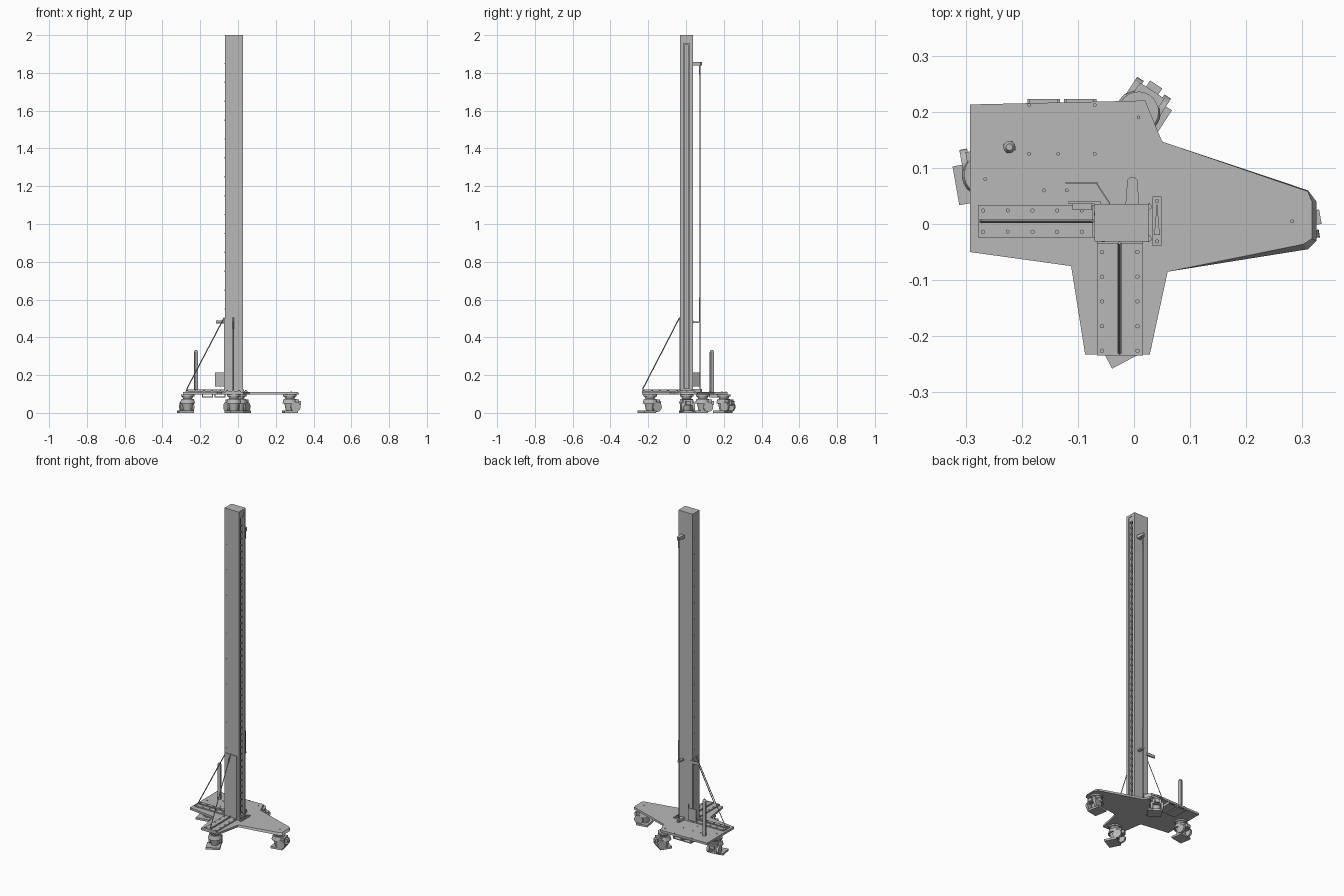
import bpy, bmesh
from math import radians, pi
from mathutils import Vector, Matrix

cube = bpy.data.objects.get("Cube")
if cube:
    bpy.data.objects.remove(cube, do_unlink=True)

grey = bpy.data.materials.new("light grey metal")
grey.use_nodes = True
COLOUR = (0.48, 0.48, 0.48, 1)
grey.diffuse_color = COLOUR
grey.node_tree.nodes["Principled BSDF"].inputs["Base Color"].default_value = COLOUR


def finish(name, bm, smooth=False):
    bmesh.ops.recalc_face_normals(bm, faces=bm.faces)
    mesh = bpy.data.meshes.new(name)
    bm.to_mesh(mesh)
    bm.free()
    mesh.materials.append(grey)
    ob = bpy.data.objects.new(name, mesh)
    bpy.context.collection.objects.link(ob)
    if smooth:
        bpy.ops.object.select_all(action='DESELECT')
        ob.select_set(True)
        bpy.context.view_layer.objects.active = ob
        bpy.ops.object.shade_smooth_by_angle(angle=radians(35))
    return ob


def box(name, x, y, z, turn=0):
    """Box from (min, max) ranges, turned about its own vertical axis."""
    bm = bmesh.new()
    size = (x[1] - x[0], y[1] - y[0], z[1] - z[0], 1)
    mid = Vector((sum(x) / 2, sum(y) / 2, sum(z) / 2))
    m = Matrix.Translation(mid) @ Matrix.Rotation(radians(turn), 4, 'Z') @ Matrix.Diagonal(size)
    bmesh.ops.create_cube(bm, size=1, matrix=m)
    return finish(name, bm)


def rod(name, a, b, r, r2=None, sides=16):
    a, b = Vector(a), Vector(b)
    bm = bmesh.new()
    m = Matrix.Translation((a + b) / 2) @ (b - a).to_track_quat('Z', 'Y').to_matrix().to_4x4()
    bmesh.ops.create_cone(bm, cap_ends=True, segments=sides, radius1=r,
                          radius2=r if r2 is None else r2, depth=(b - a).length, matrix=m)
    return finish(name, bm, sides > 8)


def prism(name, low, z0, z1, high=None):
    """Outline raised from z0 to z1, optionally to a different upper outline."""
    bm = bmesh.new()
    bottom = [bm.verts.new((x, y, z0)) for x, y in low]
    top = [bm.verts.new((x, y, z1)) for x, y in (high or low)]
    bm.faces.new(bottom)
    bm.faces.new(top)
    n = len(low)
    for i in range(n):
        j = (i + 1) % n
        bm.faces.new((bottom[i], bottom[j], top[j], top[i]))
    return finish(name, bm)


def bolts(name, spots, direction, r=0.004, h=0.003):
    """Row of small hexagonal bolt heads in one object."""
    bm = bmesh.new()
    d = Vector(direction)
    turn = d.to_track_quat('Z', 'Y').to_matrix().to_4x4()
    for p in spots:
        m = Matrix.Translation(Vector(p) + d * h / 2) @ turn
        bmesh.ops.create_cone(bm, cap_ends=True, segments=6, radius1=r, radius2=r, depth=h, matrix=m)
    return finish(name, bm)


# Base plate with the bevelled long arm
PT, PB = 0.11, 0.097
main = [(-0.292, 0.213), (0.02, 0.22), (0.05, 0.147)]
arm = [(0.31, 0.06), (0.325, 0.04), (0.325, -0.03), (0.31, -0.045)]
arm_top = [(0.31, 0.058), (0.317, 0.04), (0.317, -0.026), (0.302, -0.036)]
rest = [(0.06, -0.085), (0.028, -0.233), (-0.087, -0.233), (-0.112, -0.075), (-0.292, -0.05)]
prism("base_plate", main + arm + rest, PB, PT, main + arm_top + rest)

# Column: open channel toward the arm side, closed by a cap
prism("column", [(-0.07, -0.031), (0.027, -0.031), (0.027, -0.014), (0.018, -0.014),
                 (0.018, -0.022), (0.0, -0.022), (0.0, 0.026), (0.018, 0.026),
                 (0.018, 0.019), (0.027, 0.019), (0.027, 0.036), (-0.07, 0.036)], PT, 1.985)
box("column_cap", (-0.07, 0.027), (-0.031, 0.036), (1.985, 2.0))
box("channel_top_stop", (0.0, 0.024), (-0.014, 0.019), (1.955, 1.985))
box("channel_foot_stop", (0.0, 0.027), (-0.014, 0.019), (PT, 0.13))
box("rack_strip", (0.0, 0.012), (-0.008, 0.013), (0.13, 1.95))
bolts("rack_pins", [(0.012, 0.0025 + 0.004 * (-1) ** i, 0.14 + i * 0.02) for i in range(90)],
      (1, 0, 0), 0.006, 0.006)
bolts("front_column_bolts", [(-0.055, -0.031, 0.14 + i * 0.078) for i in range(23)],
      (0, -1, 0), 0.0035, 0.0015)
bolts("side_column_bolts", [(-0.07, 0.018, 0.55 + i * 0.1) for i in range(14)],
      (-1, 0, 0), 0.0035, 0.0015)

# Angle brackets with thin diagonal stays, on the front and on the side
box("front_bracket_foot", (-0.066, 0.016), (-0.234, -0.031), (PT, PT + 0.007))
box("front_bracket_back", (-0.066, 0.016), (-0.035, -0.031), (PT, 0.5))
box("front_bracket_rib", (-0.029, -0.022), (-0.23, -0.035), (PT, 0.123))
rod("front_stay", (-0.0255, -0.23, 0.125), (-0.0255, -0.034, 0.505), 0.003, sides=4)
box("side_bracket_foot", (-0.278, -0.07), (-0.024, 0.034), (PT, PT + 0.007))
box("side_bracket_back", (-0.074, -0.07), (-0.024, 0.034), (PT, 0.5))
box("side_bracket_rib", (-0.275, -0.074), (0.002, 0.008), (PT, 0.123))
rod("side_stay", (-0.272, 0.005, 0.125), (-0.073, 0.005, 0.505), 0.003, sides=4)
steps = [-0.05 - i * 0.044 for i in range(5)]
bolts("front_foot_bolts", [(x, y, PT + 0.007) for x in (-0.057, 0.006) for y in steps], (0, 0, 1))
bolts("side_foot_bolts", [(y - 0.043, x, PT + 0.007) for x in (-0.014, 0.024) for y in steps], (0, 0, 1))

# Small guide bracket at the foot of the channel
box("guide_foot", (0.033, 0.049), (-0.039, 0.049), (PT, PT + 0.006))
prism("guide_wedge", [(0.036, -0.02), (0.046, -0.02), (0.041, 0.04)], PT + 0.006, 0.122)
bolts("guide_bolts", [(0.041, y, PT + 0.006) for y in (-0.031, 0.041)], (0, 0, 1))
for y in (-0.025, 0.032):
    box("guide_roller", (0.022, 0.031), (y - 0.006, y + 0.004), (PT, 0.125), 30)

# Pull rod running up the back of the column
RX, RY = -0.003, 0.073
tongue = [(RX - 0.012, 0.036), (RX + 0.012, 0.036), (RX + 0.009, 0.078),
          (RX + 0.004, 0.084), (RX - 0.004, 0.084), (RX - 0.009, 0.078)]
prism("upper_rod_bracket", tongue, 1.838, 1.858)
prism("lower_rod_bracket", tongue, PT, 0.127)
box("middle_rod_clip", (RX - 0.007, RX + 0.007), (0.036, 0.077), (0.475, 0.484))
rod("pull_rod", (RX, RY, 0.12), (RX, RY, 1.845), 0.0025, sides=10)
for name, z0, z1 in (("upper_sleeve", 1.79, 1.84), ("lower_sleeve", 0.48, 0.61)):
    rod(name, (RX, RY, z0), (RX, RY, z1), 0.0045, sides=12)

# Bent sheet holder and small side handle
box("sheet_holder", (-0.122, -0.065), (0.072, 0.075), (0.14, 0.215))
prism("sheet_holder_bend", [(-0.067, 0.075), (-0.043, 0.038), (-0.043, 0.034), (-0.067, 0.071)], 0.14, 0.215)
box("side_handle", (-0.117, -0.06), (0.036, 0.041), (0.472, 0.49))
box("side_handle_blade", (-0.11, -0.075), (0.025, 0.041), (0.478, 0.482))

# Upright square grip post
box("grip_post", (-0.231, -0.213), (0.128, 0.146), (PT, 0.322), 20)
rod("grip_post_tip", (-0.222, 0.137, 0.322), (-0.222, 0.137, 0.332), 0.011, 0.006, 12)

# Pair of pockets under the back edge
for x0 in (-0.19, -0.125):
    x1 = x0 + 0.058
    box("pocket_floor", (x0, x1), (0.125, 0.223), (0.082, 0.086))
    for a in (x0, x1 - 0.005):
        box("pocket_wall", (a, a + 0.005), (0.125, 0.223), (0.086, PB))
bolts("plate_bolts", [(x, y, PT) for x, y in (
    (-0.265, 0.08), (0.008, 0.19), (0.282, 0.005), (-0.187, 0.125), (-0.135, 0.125),
    (-0.07, 0.125), (-0.187, 0.212), (-0.07, 0.212), (-0.16, 0.06), (-0.12, 0.06))],
      (0, 0, 1), 0.0035, 0.003)


# Levelling casters: flange, swivel, housing, twin wheels and foot pad
def caster(tag, x, y, pad, turn):
    place = Matrix.Translation((x, y, 0)) @ Matrix.Rotation(radians(turn), 4, 'Z')
    parts = []
    parts.append(rod(tag + "_flange", (0, 0, 0.088), (0, 0, PB), 0.036, sides=24))
    parts.append(rod(tag + "_swivel", (0, 0, 0.074), (0, 0, 0.088), 0.024, 0.03, 24))
    parts.append(rod(tag + "_housing", (0, 0, 0.05), (0, 0, 0.074), 0.04, 0.033, 24))
    parts.append(rod(tag + "_adjuster", (0, 0, 0.012), (0, 0, 0.05), 0.022, 0.03, 20))
    parts.append(box(tag + "_body", (-0.026, 0.026), (0.0, 0.045), (0.04, 0.07)))
    parts.append(box(tag + "_nose", (-0.013, 0.013), (0.04, 0.058), (0.042, 0.062)))
    for s in (-1, 1):
        parts.append(rod(tag + "_wheel", (s * 0.022, 0.025, 0.032), (s * 0.036, 0.025, 0.032), 0.026, sides=24))
    for p in parts:
        p.matrix_world = place
    px, py = pad
    box(tag + "_pad", (px - 0.04, px + 0.04), (py - 0.035, py + 0.035), (0, 0.012), turn)


caster("side_caster", -0.267, 0.088, (-0.278, 0.075), 10)
caster("back_caster", 0.008, 0.2, (0.015, 0.195), -33)
caster("front_caster", -0.022, -0.19, (-0.02, -0.208), 28)
caster("arm_caster", 0.275, 0.003, (0.275, 0.008), -80)
